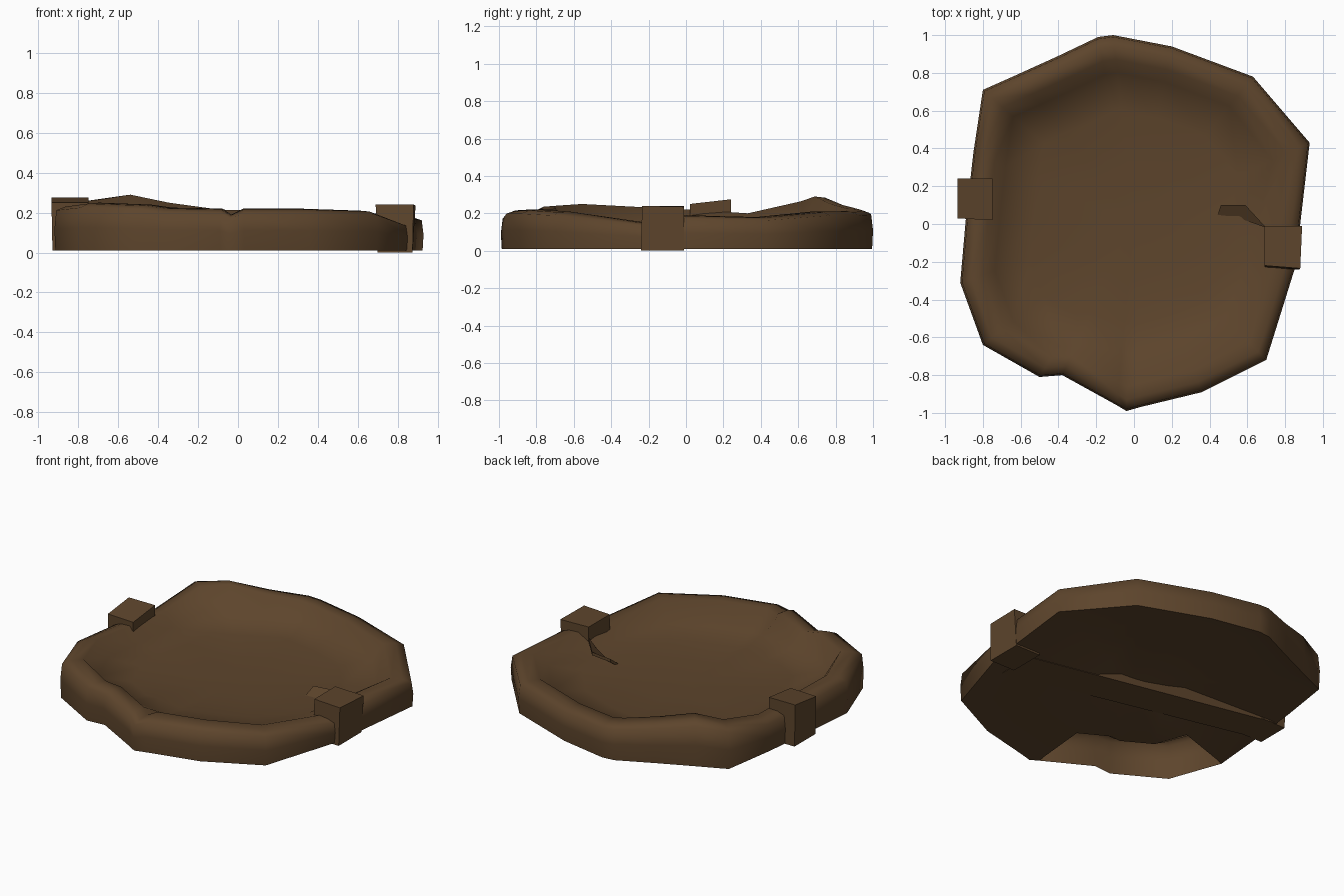
import bpy, bmesh, math

cube = bpy.data.objects.get("Cube")
if cube:
    bpy.data.objects.remove(cube)

wood = bpy.data.materials.new("dark brown wood")
wood.use_nodes = True
colour = (0.11, 0.059, 0.025, 1)
wood.diffuse_color = colour
bsdf = wood.node_tree.nodes["Principled BSDF"]
bsdf.inputs["Base Color"].default_value = colour
bsdf.inputs["Roughness"].default_value = 0.9


def finish(name, bm, angle):
    bmesh.ops.recalc_face_normals(bm, faces=bm.faces)
    mesh = bpy.data.meshes.new(name)
    bm.to_mesh(mesh)
    bm.free()
    mesh.materials.append(wood)
    obj = bpy.data.objects.new(name, mesh)
    bpy.context.collection.objects.link(obj)
    bpy.ops.object.select_all(action='DESELECT')
    obj.select_set(True)
    bpy.context.view_layer.objects.active = obj
    bpy.ops.object.shade_smooth_by_angle(angle=math.radians(angle))


def prism(name, base, top):
    """Solid between two matching loops of points."""
    bm = bmesh.new()
    lo = [bm.verts.new(p) for p in base]
    hi = [bm.verts.new(p) for p in top]
    n = len(lo)
    bm.faces.new(lo[::-1])
    bm.faces.new(hi)
    for i in range(n):
        j = (i + 1) % n
        bm.faces.new((lo[i], lo[j], hi[j], hi[i]))
    finish(name, bm, 35)


def rect(x0, x1, y0, y1, z):
    return [(x0, y0, z), (x1, y0, z), (x1, y1, z), (x0, y1, z)]


# Uneven rim: outline x, y and crest height
rim = [(-0.11, 1.0, 0.215), (0.2, 0.94, 0.21), (0.63, 0.78, 0.21),
       (0.93, 0.43, 0.18), (0.88, 0.0, 0.19), (0.85, -0.24, 0.15),
       (0.70, -0.72, 0.21), (0.36, -0.89, 0.22), (0.03, -0.97, 0.22),
       (-0.04, -0.99, 0.19), (-0.09, -0.96, 0.22), (-0.38, -0.80, 0.225),
       (-0.50, -0.81, 0.24), (-0.80, -0.64, 0.25), (-0.92, -0.31, 0.235),
       (-0.89, 0.03, 0.22), (-0.85, 0.38, 0.20), (-0.80, 0.71, 0.265),
       (-0.62, 0.79, 0.29), (-0.40, 0.89, 0.25), (-0.19, 0.99, 0.225)]
count = len(rim)


def softness(x, y):
    """How much the inner slope opens out toward the front left."""
    return max(0, 0.5 * x - 0.85 * y) if x > -0.1 else 0


def fan(bm, rings, centre, skip=lambda ring, i: False):
    for k, (a, b) in enumerate(zip(rings, rings[1:])):
        for i in range(count):
            j = (i + 1) % count
            if not skip(k, i):
                bm.faces.new((a[i], a[j], b[j], b[i]))
    for i in range(count):
        bm.faces.new((rings[-1][i], rings[-1][(i + 1) % count], centre))


# Outer wall, broad rim and sunken floor:
# scale, share of crest height, fixed height, opening toward the front left
profile = [(0.995, 0, 0.01, 0), (1.0, 0.5, 0, 0), (0.99, 0.9, 0, 0), (0.94, 0.98, 0, 0),
           (0.87, 1, 0, 0), (0.8, 0.2, 0.085, 0.12), (0.6, 0, 0.1, 0.08), (0.3, 0, 0.085, 0)]
bm = bmesh.new()
rings = []
for scale, share, base, opening in profile:
    ring = []
    for x, y, h in rim:
        s = scale - opening * softness(x, y)
        ring.append(bm.verts.new((x * s, y * s, base + share * h)))
    rings.append(ring)
fan(bm, rings, bm.verts.new((0, 0, 0.08)))

# Underside, flat in front and hollowed behind, broken open at the front right
under = [rings[0]]
for scale in (0.93, 0.78, 0.6, 0.3):
    under.append([bm.verts.new((x * scale, y * scale,
                                0.012 + (0.07 * (1 - scale) if y > 0 else 0)))
                  for x, y, h in rim])
fan(bm, under, bm.verts.new((0, 0, 0.03)), lambda ring, i: ring < 3 and 10 <= i <= 13)
finish("dish", bm, 85)

# Post on each side of the rim
prism("right_post", rect(-0.93, -0.76, 0.03, 0.24, 0.01),
      [(-0.935, 0.03, 0.25), (-0.75, 0.02, 0.25), (-0.75, 0.24, 0.275), (-0.935, 0.24, 0.275)])
prism("left_post", rect(0.70, 0.875, -0.24, -0.01, 0.0),
      [(0.69, -0.22, 0.24), (0.88, -0.235, 0.24), (0.89, -0.01, 0.235), (0.69, -0.01, 0.24)])

# Slanted beam joining the posts under the floor
prism("under_beam", [(-0.84, 0.04, 0.01), (0.72, -0.32, 0.01), (0.72, -0.08, 0.01), (-0.84, 0.25, 0.01)],
      [(-0.84, 0.04, 0.07), (0.72, -0.32, 0.07), (0.72, -0.04, 0.07), (-0.84, 0.29, 0.07)])

# Splinter bending from the left post to the floor
splinter = [(0.70, -0.02, 0.17), (0.59, 0.10, 0.15), (0.46, 0.10, 0.14), (0.44, 0.04, 0.09), (0.56, 0.03, 0.1)]
prism("splinter", [(x, y, z - 0.02) for x, y, z in splinter], splinter)
